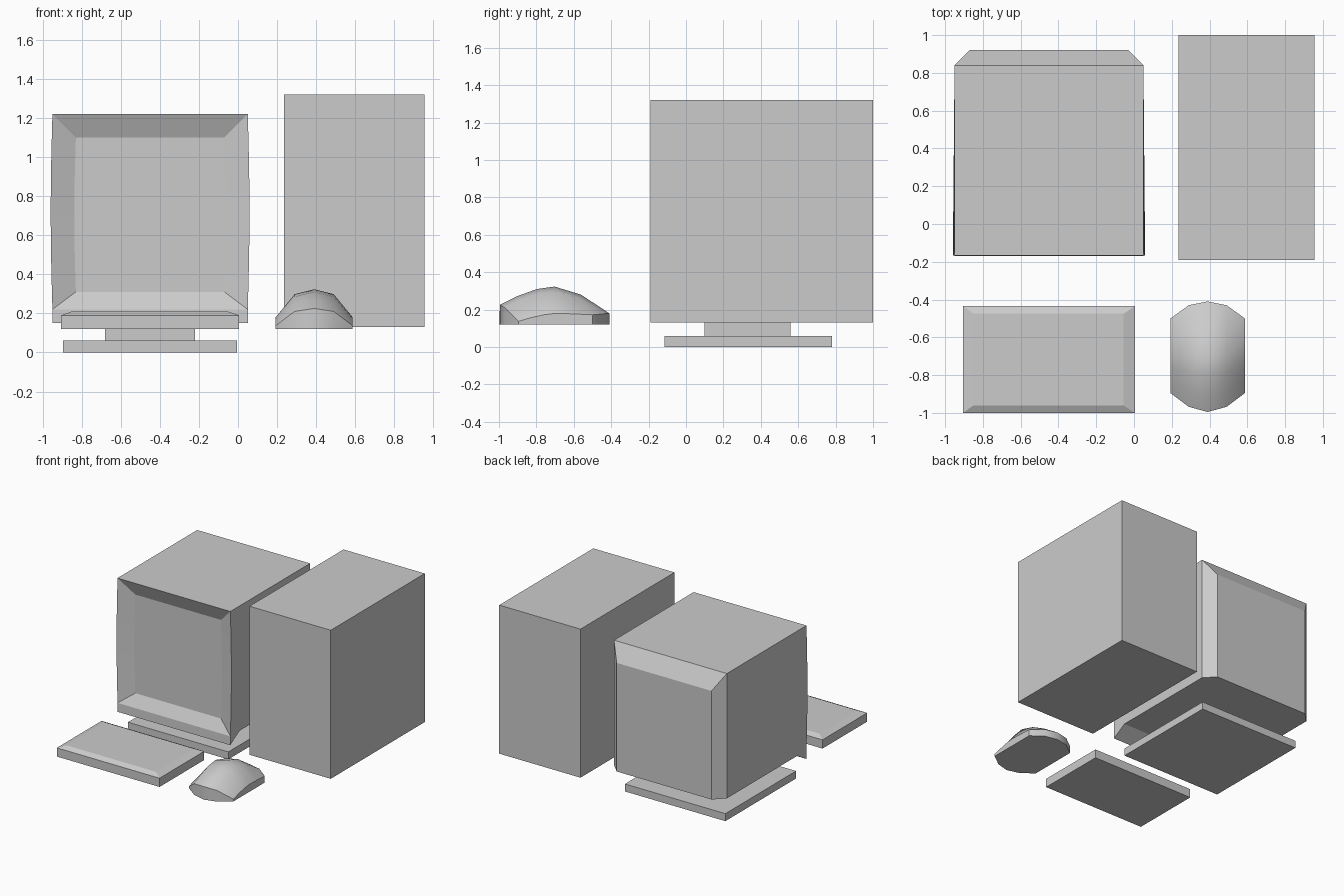
import bpy, bmesh, math

if "Cube" in bpy.data.objects:
    bpy.data.objects.remove(bpy.data.objects["Cube"])


def make_object(name, verts, faces, smooth=None):
    mesh = bpy.data.meshes.new(name)
    bm = bmesh.new()
    vs = [bm.verts.new(v) for v in verts]
    for f in faces:
        bm.faces.new([vs[i] for i in f])
    bmesh.ops.recalc_face_normals(bm, faces=bm.faces)
    bm.to_mesh(mesh)
    bm.free()
    ob = bpy.data.objects.new(name, mesh)
    bpy.context.collection.objects.link(ob)
    if smooth:
        bpy.ops.object.select_all(action='DESELECT')
        ob.select_set(True)
        bpy.context.view_layer.objects.active = ob
        bpy.ops.object.shade_smooth_by_angle(angle=math.radians(smooth))
    return ob


def loft(name, rings, smooth=None):
    """Join equal-sized closed rings and cap both ends."""
    n = len(rings[0])
    faces = [tuple(range(n)), tuple(range((len(rings) - 1) * n, len(rings) * n))]
    for r in range(len(rings) - 1):
        for i in range(n):
            j = (i + 1) % n
            faces.append((r * n + i, r * n + j, (r + 1) * n + j, (r + 1) * n + i))
    return make_object(name, [v for ring in rings for v in ring], faces, smooth)


def rect(x0, x1, y0, y1, z):
    return [(x0, y0, z), (x1, y0, z), (x1, y1, z), (x0, y1, z)]


def box(name, x0, x1, y0, y1, z0, z1):
    return loft(name, [rect(x0, x1, y0, y1, z0), rect(x0, x1, y0, y1, z1)])


# Computer case, monitor base and neck
box("computer_case", 0.235, 0.955, -0.19, 1.0, 0.13, 1.32)
box("monitor_base", -0.895, -0.005, -0.115, 0.78, 0.0, 0.06)
box("monitor_neck", -0.68, -0.22, 0.10, 0.56, 0.06, 0.22)

# Keyboard with chamfered top
loft("keyboard", [rect(-0.905, 0.005, -1.0, -0.435, 0.12),
                  rect(-0.905, 0.005, -1.0, -0.435, 0.19),
                  rect(-0.85, -0.055, -0.96, -0.475, 0.21)])


# Monitor: rings from the recessed screen to the chamfered back, sides bowed at the front
def monitor_ring(x0, x1, z0, z1, y, bow, steps=8):
    left, right = [], []
    for i in range(steps + 1):
        t = i / steps
        b = bow * math.sin(math.pi * t)
        z = z0 + (z1 - z0) * t
        left.append((x0 - b, y, z))
        right.append((x1 + b, y, z))
    return left + right[::-1]


loft("monitor", [monitor_ring(-0.83, -0.07, 0.31, 1.10, -0.115, 0.008),
                 monitor_ring(-0.95, 0.05, 0.22, 1.22, -0.168, 0.009),
                 monitor_ring(-0.95, 0.05, 0.22, 1.22, 0.84, 0.0),
                 monitor_ring(-0.87, -0.03, 0.22, 1.09, 0.92, 0.0)], smooth=20)

# Wedge-shaped lip under the screen
loft("monitor_chin", [[(x, -0.17, 0.15), (x, -0.168, 0.22), (x, -0.05, 0.22)]
                      for x in (-0.95, 0.05)])

# Mouse: half of the columns (offset, front y, back y, heights front to back), mirrored
half = [(0.0, -0.995, -0.41, (0.225, 0.27, 0.31, 0.323, 0.28, 0.18)),
        (0.1, -0.968, -0.43, (0.21, 0.25, 0.285, 0.298, 0.26, 0.178)),
        (0.197, -0.895, -0.50, (0.137, 0.155, 0.172, 0.18, 0.177, 0.172))]
cols = [(-c[0],) + c[1:] for c in half[:0:-1]] + half
rows = (0.0, 0.15, 0.34, 0.5, 0.74, 1.0)
R, C = len(rows), len(cols)
verts = []
for top in (True, False):
    for off, y0, y1, hs in cols:
        for t, h in zip(rows, hs):
            verts.append((0.39 + off, y0 + (y1 - y0) * t, h if top else 0.12))
faces = []
for c in range(C - 1):
    for r in range(R - 1):
        a = c * R + r
        faces.append((a, a + R, a + R + 1, a + 1))
rim = ([c * R for c in range(C)] + [(C - 1) * R + r for r in range(1, R)]
       + [c * R + R - 1 for c in range(C - 2, -1, -1)] + list(range(R - 2, 0, -1)))
N = R * C
for a, b in zip(rim, rim[1:] + rim[:1]):
    faces.append((a, b, b + N, a + N))
faces.append([i + N for i in rim])
used = sorted({i for f in faces for i in f})
remap = {v: k for k, v in enumerate(used)}
make_object("mouse", [verts[i] for i in used],
            [[remap[i] for i in f] for f in faces], smooth=35)
